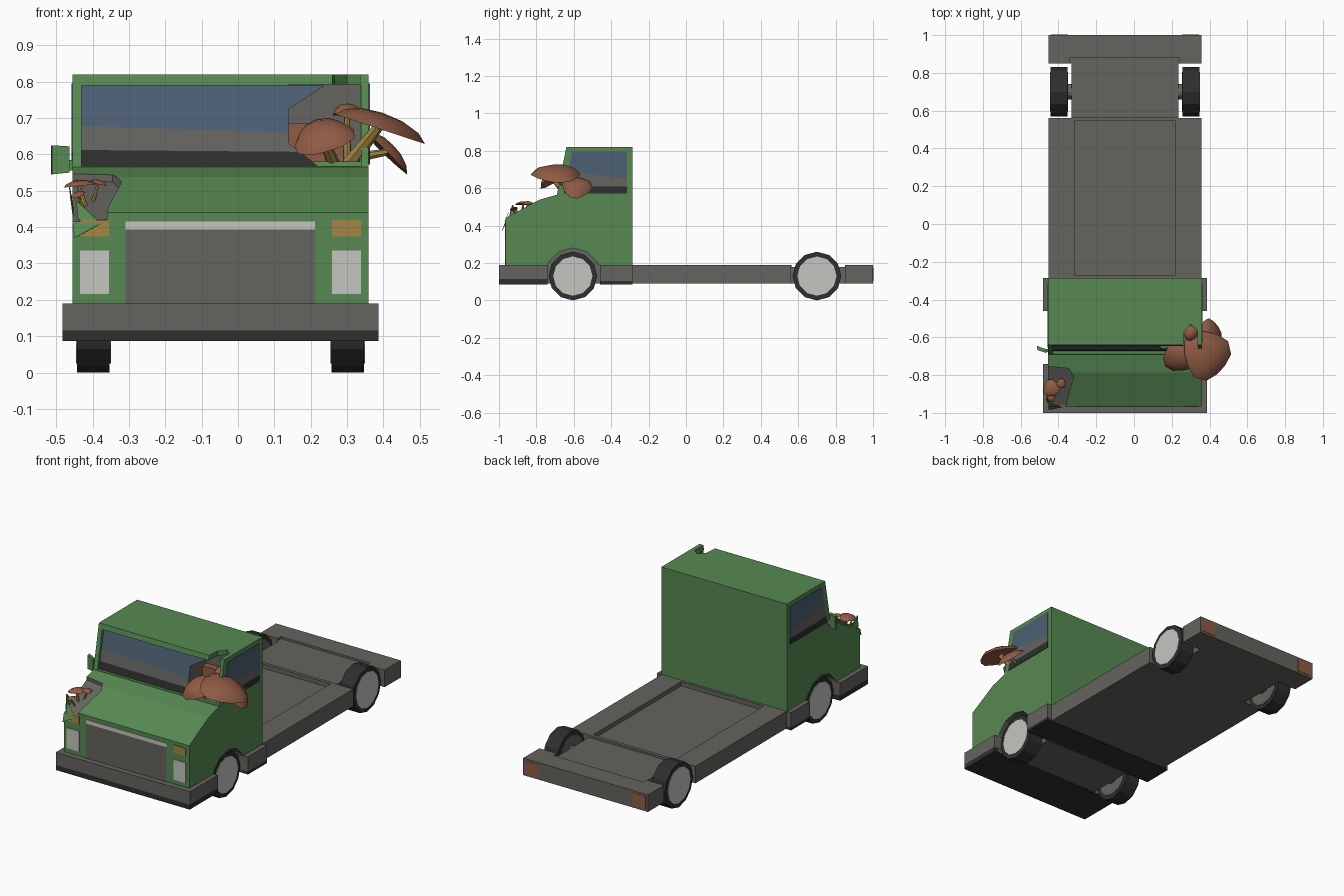
import bpy, bmesh, math
from mathutils import Vector, Matrix

if "Cube" in bpy.data.objects:
    bpy.data.objects.remove(bpy.data.objects["Cube"])

XC = -0.048          # centre line of the truck (mushrooms push it left of x = 0)


def material(name, col):
    m = bpy.data.materials.new(name)
    m.diffuse_color = (*col, 1)
    m.use_nodes = True
    m.node_tree.nodes["Principled BSDF"].inputs["Base Color"].default_value = m.diffuse_color
    return m


GREEN = material("green paint", (0.095, 0.25, 0.085))
GREY = material("dark grey", (0.128, 0.125, 0.112))
BLACK = material("black rubber", (0.028, 0.028, 0.028))
BLUE = material("blue glass", (0.075, 0.117, 0.175))
WHITE = material("lamp white", (0.56, 0.56, 0.53))
AMBER = material("amber", (0.36, 0.24, 0.06))
BROWN = material("mushroom brown", (0.28, 0.105, 0.06))


def finish(name, bm, mat):
    bmesh.ops.recalc_face_normals(bm, faces=bm.faces)
    me = bpy.data.meshes.new(name)
    bm.to_mesh(me)
    bm.free()
    me.materials.append(mat)
    ob = bpy.data.objects.new(name, me)
    bpy.context.collection.objects.link(ob)
    return ob


def prism(name, pts, vec, mat):
    """Extrude a 3D polygon along a vector."""
    bm = bmesh.new()
    vec = Vector(vec)
    a = [bm.verts.new(p) for p in pts]
    b = [bm.verts.new(Vector(p) + vec) for p in pts]
    bm.faces.new(a)
    bm.faces.new(b[::-1])
    for i in range(len(a)):
        j = (i + 1) % len(a)
        bm.faces.new((a[i], a[j], b[j], b[i]))
    return finish(name, bm, mat)


def box(name, x0, x1, y0, y1, z0, z1, mat):
    return prism(name, [(x0, y0, z0), (x1, y0, z0), (x1, y1, z0), (x0, y1, z0)], (0, 0, z1 - z0), mat)


def disc(name, x0, x1, y, z, r, mat, n=12):
    pts = [(x0, y + r * math.sin(2 * math.pi * i / n), z - r * math.cos(2 * math.pi * i / n)) for i in range(n)]
    return prism(name, pts, (x1 - x0, 0, 0), mat)


def cut(ob, cutter):
    cutter.hide_render = True
    mod = ob.modifiers.new("cut", 'BOOLEAN')
    mod.operation = 'DIFFERENCE'
    mod.solver = 'EXACT'
    mod.material_mode = 'TRANSFER'
    mod.object = cutter
    dg = bpy.context.evaluated_depsgraph_get()
    me = bpy.data.meshes.new_from_object(ob.evaluated_get(dg))
    ob.modifiers.clear()
    ob.data = me
    bpy.data.objects.remove(cutter)


# Chassis with wheel notches and sunken bed
half = [(0.405, 1.0), (0.405, 0.85), (0.283, 0.85), (0.283, 0.56), (0.405, 0.56), (0.405, -0.46),
        (0.283, -0.46), (0.283, -0.74), (0.405, -0.74), (0.405, -0.965)]
outline = [(XC + x, y, 0.09) for x, y in half] + [(XC - x, y, 0.09) for x, y in reversed(half)]
chassis = prism("chassis", outline, (0, 0, 0.1), GREY)
cut(chassis, box("bed_cutter", XC - 0.268, XC + 0.268, -0.27, 0.545, 0.165, 0.3, GREY))
cut(chassis, box("rear_bed_cutter", XC - 0.29, XC + 0.29, 0.565, 0.88, 0.178, 0.3, GREY))

# Front bumper and side skirts with black lower lips
for nm, y0, y1, zs in (("bumper", -1.0, -0.74, 0.115), ("skirt", -0.46, -0.285, 0.103)):
    box(nm, XC - 0.435, XC + 0.435, y0, y1, zs, 0.19, GREY)
    box(nm + "_lip", XC - 0.435, XC + 0.435, y0, y1, 0.086, zs, BLACK)

# Cab body
W = 0.4075
prof = [(-0.965, 0.19), (-0.965, 0.44), (-0.785, 0.538), (-0.69, 0.565), (-0.64, 0.82), (-0.285, 0.82), (-0.285, 0.19)]
cab = prism("cab", [(XC - W, y, z) for y, z in prof], (2 * W, 0, 0), GREEN)


def screen_y(z):
    return -0.69 + 0.05 * (z - 0.565) / 0.255


def hood_z(y):
    return 0.44 + 0.098 * (y + 0.965) / 0.18


# Wheel arches
for s in (-1, 1):
    cut(cab, disc("arch_cutter", XC + s * 0.285, XC + s * 0.5, -0.605, 0.13, 0.15, GREY))
# Windscreen recess
cut(cab, prism("screen_cutter", [(-0.43, screen_y(z) + d, z) for z, d in
                                 ((0.568, -0.1), (0.568, 0.02), (0.79, 0.02), (0.79, -0.1))], (0.77, 0, 0), GREEN))
# Broken corner of the cabin and roof notch
cut(cab, box("cabin_cutter", 0.14, 0.335, -0.74, -0.49, 0.58, 0.792, GREY))
cut(cab, prism("roof_cutter", [(0.255, -0.72, 0.76), (0.335, -0.72, 0.76), (0.335, -0.56, 0.76),
                               (0.30, -0.53, 0.76), (0.265, -0.57, 0.76)], (0, 0, 0.1), GREEN))
# Broken hood corner
hole = [(-0.5, -0.99), (-0.365, -0.99), (-0.355, -0.93), (-0.32, -0.81), (-0.345, -0.765), (-0.5, -0.75)]
cut(cab, prism("hood_cutter", [(x, y, hood_z(y) - 0.025) for x, y in hole], (0, 0, 0.2), GREY))

# Windscreen bands
bands = (("screen_sill", BLACK, [(-0.43, 0.568), (0.22, 0.568), (0.17, 0.607), (-0.43, 0.612)]),
         ("screen_low", GREY, [(-0.43, 0.612), (0.17, 0.607), (0.14, 0.63), (0.14, 0.66), (-0.43, 0.678)]),
         ("screen_top", BLUE, [(-0.43, 0.678), (0.14, 0.66), (0.14, 0.725), (0.24, 0.79), (-0.43, 0.79)]))
for nm, mat, pts in bands:
    prism(nm, [(x, screen_y(z) + 0.022, z) for x, z in pts], (0, -0.006, 0), mat)
box("seat_back", 0.14, 0.30, -0.53, -0.488, 0.58, 0.685, BROWN)

# Side window bands
for s in (-1, 1):
    for nm, mat, za, zb, zc, zd in (("window_sill", BLACK, 0.572, 0.572, 0.61, 0.61),
                                    ("window_low", GREY, 0.61, 0.61, 0.65, 0.69),
                                    ("window_top", BLUE, 0.69, 0.65, 0.795, 0.795)):
        quad = [(screen_y(za) + 0.035, za), (-0.315, zb), (-0.315, zc), (screen_y(zd) + 0.035, zd)]
        prism(nm, [(XC + s * (W - 0.002), y, z) for y, z in quad], (s * 0.005, 0, 0), mat)

# Grille, lamps and tail lights
box("grille", -0.31, 0.212, -0.968, -0.96, 0.19, 0.393, GREY)
box("grille_trim", -0.31, 0.212, -0.968, -0.96, 0.393, 0.416, WHITE)
for s in (-1, 1):
    c = XC + s * 0.3465
    box("headlight", c - 0.04, c + 0.04, -0.969, -0.96, 0.216, 0.335, WHITE)
    box("indicator", c - 0.04, c + 0.04, -0.969, -0.96, 0.374, 0.42, AMBER)
    box("tail_light", c - 0.045, c + 0.045, 0.995, 1.002, 0.103, 0.177, BROWN)

# Wheels
for s in (-1, 1):
    for y in (-0.605, 0.7):
        xi, xo = XC + s * 0.305, XC + s * 0.395
        disc("tyre", xi, xo, y, 0.13, 0.13, BLACK)
        disc("wheel_disc", xo - s * 0.002, xo + s * 0.003, y, 0.13, 0.105, WHITE)
        disc("wheel_back", xi + s * 0.002, xi - s * 0.003, y, 0.13, 0.105, GREY)
        disc("axle", XC + s * 0.27, xi, y, 0.135, 0.04, GREY)

# Mirror on the left side only
prism("mirror", [(-0.515, -0.645, 0.625), (-0.467, -0.662, 0.622), (-0.467, -0.662, 0.55), (-0.515, -0.645, 0.545)],
      (0.004, -0.022, 0), GREEN)
box("mirror_arm", -0.475, -0.45, -0.678, -0.662, 0.555, 0.585, GREEN)

# Torn metal around the hood hole
for pts in ([(-0.455, -0.966, 0.415), (-0.36, -0.966, 0.42), (-0.45, -0.985, 0.37)],
            [(-0.455, -0.95, 0.43), (-0.455, -0.88, 0.45), (-0.465, -0.93, 0.51)],
            [(-0.44, -0.97, 0.42), (-0.39, -0.97, 0.42), (-0.445, -0.95, 0.47)]):
    prism("torn_metal", pts, (0.003, 0.003, 0.001), GREEN)


# Mushrooms: a lathed wavy cap on a tapered stem
def mushroom(c, normal, r, h, base, stem, wave=0.1):
    n = 12
    bm = bmesh.new()
    rings = []
    for k, (pr, pz) in enumerate([(0.45, 0.88), (0.82, 0.5), (1.0, 0.0), (0.6, 0.1)]):
        ring = []
        for i in range(n):
            a = 2 * math.pi * i / n
            q = r * pr * (1 + wave * math.sin(3 * a + r * 90) * pr)
            ring.append(bm.verts.new((q * math.cos(a), q * math.sin(a), h * pz)))
        rings.append(ring)
    top, low = bm.verts.new((0, 0, h)), bm.verts.new((0, 0, h * 0.25))
    for i in range(n):
        j = (i + 1) % n
        bm.faces.new((top, rings[0][i], rings[0][j]))
        bm.faces.new((low, rings[-1][j], rings[-1][i]))
        for p, q in zip(rings, rings[1:]):
            bm.faces.new((p[i], q[i], q[j], p[j]))
    rot = Vector(normal).to_track_quat('Z', 'Y').to_matrix().to_4x4()
    bm.transform(Matrix.Translation(c) @ rot)
    cap = finish("mushroom_cap", bm, BROWN)
    bpy.ops.object.select_all(action='DESELECT')
    cap.select_set(True)
    bpy.context.view_layer.objects.active = cap
    bpy.ops.object.shade_smooth_by_angle(angle=math.radians(40))
    bm = bmesh.new()
    d = Vector(c) - Vector(base)
    bmesh.ops.create_cone(bm, cap_ends=True, segments=7, radius1=stem, radius2=stem * 0.65, depth=d.length + h * 0.3)
    bm.transform(Matrix.Translation((Vector(c) + Vector(base)) / 2) @ d.to_track_quat('Z', 'Y').to_matrix().to_4x4())
    finish("mushroom_stem", bm, AMBER)


mushroom((0.383, -0.69, 0.672), (0.33, 0.0, 1), 0.13, 0.045, (0.31, -0.64, 0.58), 0.022)
mushroom((0.235, -0.71, 0.645), (-0.25, -0.6, 1), 0.085, 0.04, (0.26, -0.65, 0.58), 0.018)
mushroom((0.405, -0.585, 0.605), (1, 0.1, 1), 0.08, 0.03, (0.32, -0.60, 0.59), 0.015)
mushroom((0.30, -0.575, 0.71), (0.0, 0.1, 1), 0.042, 0.03, (0.30, -0.6, 0.58), 0.012)
mushroom((-0.437, -0.87, 0.513), (-0.1, 0.0, 1), 0.045, 0.016, (-0.42, -0.88, 0.455), 0.008)
mushroom((-0.385, -0.845, 0.518), (0.2, 0.0, 1), 0.026, 0.012, (-0.40, -0.86, 0.465), 0.006)
mushroom((-0.44, -0.92, 0.487), (-0.4, -0.2, 1), 0.022, 0.01, (-0.42, -0.91, 0.44), 0.005)
